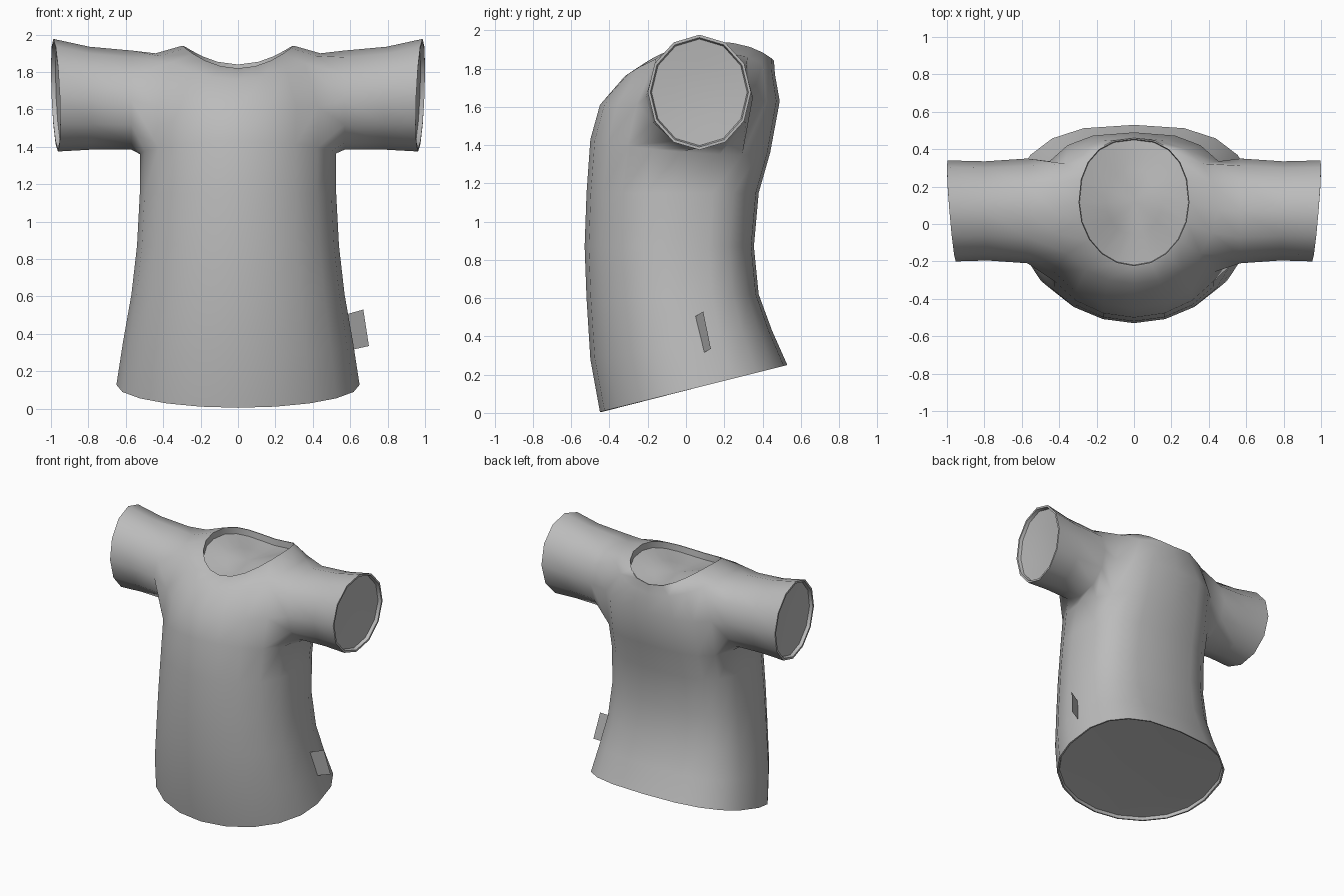
import bpy, bmesh
from math import sin, cos, pi, radians, copysign
from mathutils import Vector

cube = bpy.data.objects.get("Cube")
if cube:
    bpy.data.objects.remove(cube)

grey = bpy.data.materials.new("grey cloth")
grey.use_nodes = True
colour = (0.5, 0.5, 0.5, 1)
grey.diffuse_color = colour
grey.node_tree.nodes["Principled BSDF"].inputs["Base Color"].default_value = colour

SIDES = 20


def finish(bm, name):
    """Make a smooth-shaded cloth object."""
    mesh = bpy.data.meshes.new(name)
    bm.to_mesh(mesh)
    bm.free()
    obj = bpy.data.objects.new(name, mesh)
    bpy.context.collection.objects.link(obj)
    mesh.materials.append(grey)
    bpy.ops.object.select_all(action='DESELECT')
    obj.select_set(True)
    bpy.context.view_layer.objects.active = obj
    bpy.ops.object.shade_smooth_by_angle(angle=radians(60))


def bridge(bm, a, b, flip=False, skip=()):
    """Quads between two closed loops of equal length."""
    n = len(a)
    for i in range(n):
        if i in skip:
            continue
        j = (i + 1) % n
        quad = [a[i], a[j], b[j], b[i]]
        bm.faces.new(quad[::-1] if flip else quad)


def lining(bm, loop, inward, rim, flip=False):
    """Close an opening with a thin rim and a shallow hollow."""
    middle = sum((v.co for v in loop), Vector()) / len(loop)
    inward = Vector(inward)
    outer = loop
    # The rim follows the edge of the opening; the hollow levels out
    for part, depth, level in ((rim, 0, 0), (rim * 1.5, .6, 0), (.5, .9, 1)):
        inner = []
        for v in loop:
            step = middle - v.co
            if not level:
                step -= step.project(inward)
            inner.append(bm.verts.new(v.co + step * part + inward * depth))
        bridge(bm, outer, inner, flip)
        outer = inner
    tip = bm.verts.new(middle + inward)
    for a, b in zip(outer, outer[1:] + outer[:1]):
        bm.faces.new((b, a, tip) if flip else (a, b, tip))


# Torso rings, hem to neck:
# front y, front z, back y, back z, half width, side lift, back roundness
torso = [
    (-.45, .005, .53, .25, .65, 0, .75),
    (-.50, .28, .45, .43, .615, 0, .72),
    (-.52, .60, .38, .62, .57, 0, .67),
    (-.53, .87, .355, .87, .54, 0, .65),
    (-.52, 1.15, .38, 1.15, .525, 0, .65),
    (-.50, 1.43, .44, 1.36, .525, -.03, .7),
    (-.45, 1.61, .49, 1.63, .53, 0, .75),
    (-.32, 1.76, .465, 1.77, .44, .135, .85),
    (-.23, 1.82, .46, 1.84, .30, .11, .85),
]
ARMPIT, CHEST, SHOULDER = 5, 6, 7
bm = bmesh.new()
rings = []
for yf, zf, yb, zb, width, lift, roundness in torso:
    ring = []
    for k in range(SIDES):
        t = 2 * pi * k / SIDES
        across, s = cos(t), sin(t)
        # The back is squarer than the front
        if 0 < k < SIDES / 2:
            across = copysign(abs(across) ** roundness, across)
            s = s ** roundness
        s = (1 + s) / 2
        ring.append(bm.verts.new((width * across, yf + (yb - yf) * s,
                                  zf + (zb - zf) * s + lift * across ** 2)))
    rings.append(ring)

# Torso cloth with an armhole left open on each side
armholes = {k % SIDES for side in (0, SIDES // 2) for k in range(side - 2, side + 2)}
for r in range(len(rings) - 1):
    bridge(bm, rings[r], rings[r + 1],
           skip=armholes if r in (ARMPIT, CHEST) else ())
lining(bm, rings[0], (0, 0, .04), .02, flip=True)
lining(bm, rings[-1], (0, 0, -.08), .02)

# Sleeve rings: x, front y, back y, bottom z, top z, cuff tilt
sleeve = [
    (.57, -.21, .35, 1.385, 1.915, 0),
    (.79, -.195, .335, 1.385, 1.935, .3),
    (.975, -.20, .34, 1.375, 1.977, 1),
]
hole = [(ARMPIT, k) for k in (0, 1, 2)] + [(CHEST, 2)]
hole += [(SHOULDER, k) for k in (2, 1, 0, -1, -2)] + [(CHEST, -2)]
hole += [(ARMPIT, k) for k in (-2, -1)]
for side in (1, -1):
    loop = [rings[r][(k if side > 0 else SIDES // 2 - k) % SIDES] for r, k in hole]
    for x, yf, yb, z0, z1, tilt in sleeve:
        new = []
        for i in range(len(hole)):
            a = 2 * pi * i / len(hole) - pi / 2
            lean = tilt * (.022 * cos(a) + .012 * sin(a))
            new.append(bm.verts.new((side * (x + lean),
                                     (yf + yb) / 2 + (yb - yf) / 2 * cos(a),
                                     (z0 + z1) / 2 + (z1 - z0) / 2 * sin(a))))
        bridge(bm, loop, new, flip=side < 0)
        loop = new
    lining(bm, loop, (-.04 * side, 0, 0), .05, flip=side < 0)
finish(bm, "shirt")

# Small label sewn into the side seam
bm = bmesh.new()
corners = [(.58, .05, .505), (.67, .09, .53), (.70, .13, .335), (.61, .095, .315)]
bm.faces.new([bm.verts.new(c) for c in corners])
finish(bm, "side_label")
